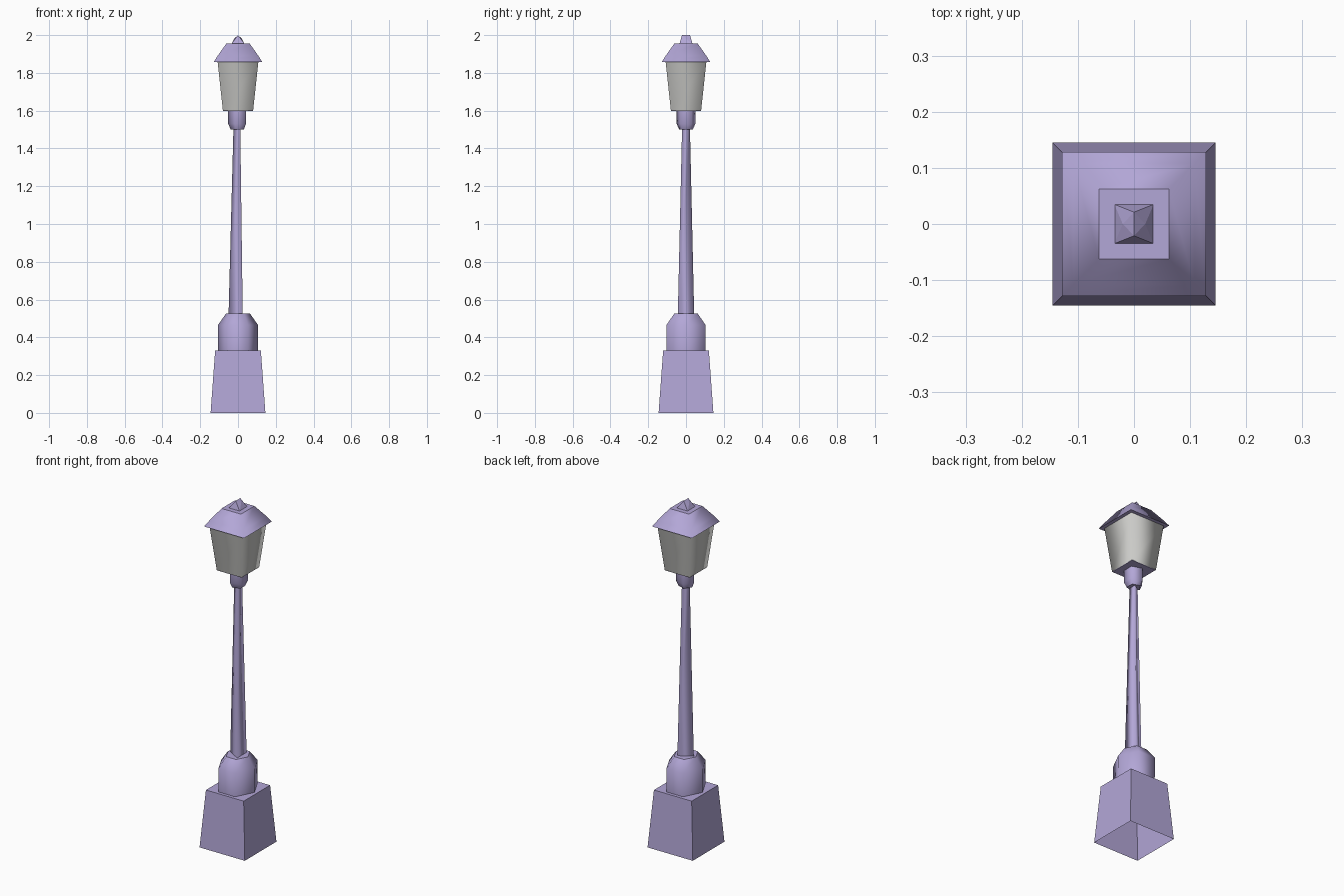
import bpy, bmesh, math

if "Cube" in bpy.data.objects:
    bpy.data.objects.remove(bpy.data.objects["Cube"])


def material(name, rgb):
    m = bpy.data.materials.new(name)
    m.diffuse_color = (*rgb, 1.0)
    m.use_nodes = True
    m.node_tree.nodes["Principled BSDF"].inputs["Base Color"].default_value = m.diffuse_color
    return m


PURPLE = material("pale purple metal", (0.45, 0.385, 0.68))
GLASS = material("light grey glass", (0.60, 0.60, 0.58))


def finish(name, bm, mat, smooth):
    """Turn a bmesh into a named object with one flat colour."""
    bmesh.ops.recalc_face_normals(bm, faces=bm.faces)
    for f in bm.faces:
        f.smooth = smooth and len(f.verts) == 4 and abs(f.normal.z) < 0.95
        f.material_index = 0
    mesh = bpy.data.meshes.new(name)
    bm.to_mesh(mesh)
    bm.free()
    mesh.materials.append(mat)
    ob = bpy.data.objects.new(name, mesh)
    bpy.context.collection.objects.link(ob)
    return ob


def loft(name, rings, sides, mat=PURPLE, phase=math.pi, y_scale=1.0,
         bottom=True, top=True, smooth=True):
    """Stack polygon rings (radius, z) and bridge them with quads."""
    bm = bmesh.new()
    loops = []
    for r, z in rings:
        angles = [phase + i * math.tau / sides for i in range(sides)]
        loops.append([bm.verts.new((r * math.cos(a), r * y_scale * math.sin(a), z))
                      for a in angles])
    for lo, hi in zip(loops, loops[1:]):
        for i in range(sides):
            j = (i + 1) % sides
            bm.faces.new((lo[i], lo[j], hi[j], hi[i]))
    if bottom:
        bm.faces.new(loops[0][::-1])
    if top:
        bm.faces.new(loops[-1])
    return finish(name, bm, mat, smooth)


def square_loft(name, rings, **kw):
    """Same, with square rings given by half width."""
    return loft(name, [(h * math.sqrt(2), z) for h, z in rings], 4,
                phase=math.pi / 4, **kw)


# Tapered square plinth, open underneath
square_loft("plinth", [(0.145, 0.0), (0.121, 0.33)], bottom=False, smooth=False)

# Six-sided rounded foot on the plinth
loft("foot_collar", [(0.105, 0.33), (0.106, 0.465), (0.064, 0.525)], 6,
     y_scale=1.13, bottom=False)

# Slim three-sided tapered pole
loft("pole", [(0.05, 0.52), (0.024, 1.51)], 3, bottom=False, top=False)

# Collar under the lantern
loft("neck_collar", [(0.038, 1.5), (0.052, 1.53), (0.052, 1.60)], 5, top=False)

# Lantern floor and flared glass panes
square_loft("lantern_floor", [(0.079, 1.598), (0.079, 1.602)], smooth=False)
square_loft("lantern_glass", [(0.08, 1.60), (0.108, 1.86)], mat=GLASS,
            bottom=False, top=False)

# Overhanging roof
square_loft("lantern_roof", [(0.128, 1.858), (0.108, 1.89), (0.062, 1.955)])

# Small ridged finial on the roof
bm = bmesh.new()
for s in (-1, 1):
    for t in (-1, 1):
        bm.verts.new((s * 0.035, t * 0.035, 1.953))
    bm.verts.new((0, s * 0.021, 2.0))
    bm.verts.new((s * 0.02, 0, 1.981))
bmesh.ops.convex_hull(bm, input=bm.verts)
finish("finial", bm, PURPLE, False)
